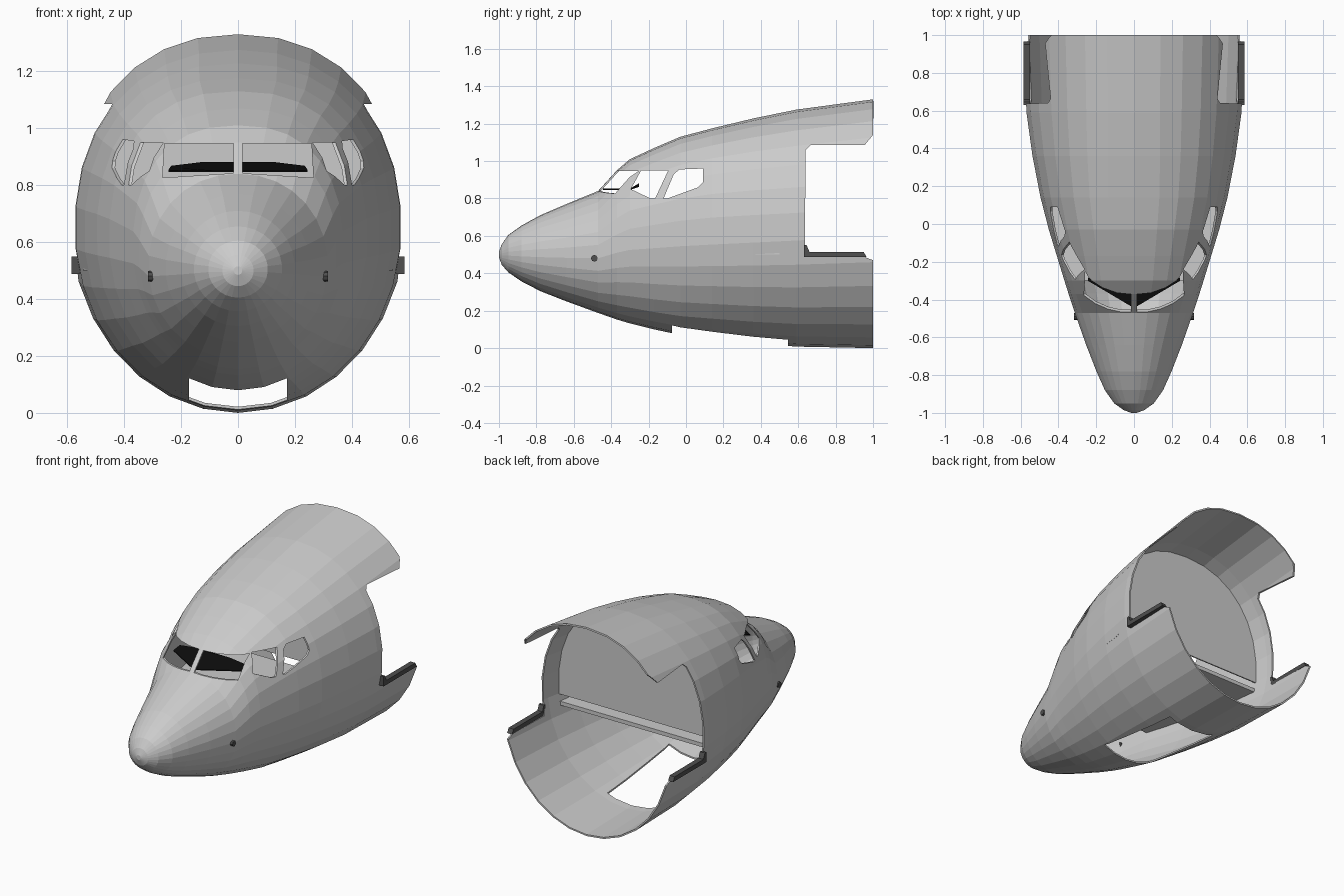
import bpy, math
from mathutils import Vector

cube = bpy.data.objects.get("Cube")
if cube:
    bpy.data.objects.remove(cube, do_unlink=True)


def material(name, value):
    m = bpy.data.materials.new(name)
    m.use_nodes = True
    color = (value, value, value, 1)
    m.diffuse_color = color
    m.node_tree.nodes["Principled BSDF"].inputs["Base Color"].default_value = color
    return m


GREY = material("light grey skin", 0.6)
DARK = material("dark grey trim", 0.08)
BLACK = material("black panel", 0.004)


def make(name, verts, faces, mat=None):
    mesh = bpy.data.meshes.new(name)
    mesh.from_pydata(verts, [], faces)
    mesh.validate()
    obj = bpy.data.objects.new(name, mesh)
    bpy.context.scene.collection.objects.link(obj)
    if mat:
        mesh.materials.append(mat)
    return obj


def prism(name, points, offset, mat=None):
    """Extrude a flat polygon of 3D points along an offset."""
    pts = [Vector(p) for p in points]
    n = len(pts)
    normal = sum((pts[i].cross(pts[(i + 1) % n]) for i in range(n)), Vector())
    if normal.dot(Vector(offset)) < 0:
        pts.reverse()
    verts = pts + [p + Vector(offset) for p in pts]
    faces = [list(range(n))[::-1], list(range(n, 2 * n))]
    faces += [[i, (i + 1) % n, n + (i + 1) % n, n + i] for i in range(n)]
    return make(name, verts, faces, mat)


# Hull stations: y, top z, bottom z, half width, fullness of upper half
STATIONS = [
    (-1.0, .515, .485, .015, 2), (-.985, .555, .445, .055, 2),
    (-.95, .605, .405, .105, 2), (-.88, .655, .357, .155, 2),
    (-.78, .71, .305, .20, 2), (-.64, .77, .25, .255, 2),
    (-.47, .84, .188, .315, 2.1), (-.37, .95, .153, .348, 2.3),
    (-.30, 1.01, .132, .37, 2.4), (-.17, 1.07, .10, .41, 2.4),
    (-.03, 1.13, .07, .453, 2.4), (.14, 1.175, .05, .497, 2.4),
    (.36, 1.228, .026, .54, 2.3), (.59, 1.275, .008, .572, 2.2),
    (1.0, 1.33, 0.0, .588, 2.2)]
SIDES = 30


def station(y):
    for a, b in zip(STATIONS, STATIONS[1:]):
        if y <= b[0]:
            t = (y - a[0]) / (b[0] - a[0])
            return [p + (q - p) * t for p, q in zip(a, b)]
    return STATIONS[-1]


def ring(y, inset=0):
    y, top, bottom, width, full = station(y)
    mid, half = (top + bottom) / 2, (top - bottom) / 2 - inset
    points = []
    for i in range(SIDES):
        a = 2 * math.pi * i / SIDES
        s, c = math.sin(a), math.cos(a)
        e = 2 / full if c > 0 else 1
        points.append((math.copysign(abs(s) ** e, s) * (width - inset), y,
                       mid + math.copysign(abs(c) ** e, c) * half))
    return points


# Faceted hull skin, open at the rear
verts = [p for s in STATIONS for p in ring(s[0])]
faces = [list(range(SIDES))]
for r in range(len(STATIONS) - 1):
    for i in range(SIDES):
        j = (i + 1) % SIDES
        a, b = r * SIDES, (r + 1) * SIDES
        faces.append([a + j, a + i, b + i, b + j])
hull = make("hull_skin", verts, faces, GREY)
bpy.context.view_layer.objects.active = hull
hull.select_set(True)
bpy.ops.object.mode_set(mode='EDIT')
bpy.ops.mesh.select_all(action='SELECT')
bpy.ops.mesh.normals_make_consistent(inside=False)
bpy.ops.object.mode_set(mode='OBJECT')
solid = hull.modifiers.new("thickness", 'SOLIDIFY')
solid.thickness, solid.offset = 0.01, -1
bpy.ops.object.modifier_apply(modifier=solid.name)

# Openings: windshield panes, side windows, doorways and gear bay
windshield = [(.016, .842), (.265, .826), (.258, .947), (.016, .947)]
side_openings = {
    "front_side_window": [(-.295, .85), (-.24, .95), (-.095, .95), (-.165, .80), (-.19, .80)],
    "rear_side_window": [(-.12, .80), (-.10, .80), (.065, .86), (.09, .885),
                         (.09, .96), (-.035, .955), (-.065, .93)],
    "doorway": [(.635, .53), (.65, .487), (.955, .487), (1.0, .47), (1.1, .40),
                (1.1, 1.24), (1.0, 1.14), (.955, 1.085), (.665, 1.085), (.64, 1.06)]}
cutters = []
for side in (-1, 1):
    cutters.append(prism("windshield_cutter", [(side * x, -.6, z) for x, z in windshield],
                         (0, .45, 0)))
    for name, outline in side_openings.items():
        cutters.append(prism(name + "_cutter", [(side * .2, y, z) for y, z in outline],
                             (side * .5, 0, 0)))
cutters.append(prism("gear_bay_cutter",
                     [(-.172, -.075, -.1), (.172, -.075, -.1), (.172, .545, -.1), (-.172, .545, -.1)],
                     (0, 0, .32)))
for cutter in cutters:
    cutter.hide_render = True
    cut = hull.modifiers.new("opening", 'BOOLEAN')
    cut.operation, cut.solver, cut.object = 'DIFFERENCE', 'EXACT', cutter
    bpy.ops.object.modifier_apply(modifier=cut.name)
for cutter in cutters:
    bpy.data.objects.remove(cutter, do_unlink=True)

# Bulkhead ahead of the doors, stopping just above the floor
upper = [p for p in ring(.5, .008) if p[2] > .62]
upper.sort(key=lambda p: math.atan2(p[0], p[2] - .6))
low = station(.5)[3] - .01
prism("bulkhead", [(-low, .5, .57)] + upper + [(low, .5, .57)], (0, -.008, 0), GREY)

# Cabin floor following the hull width
ys = [-.3, -.17, -.03, .14, .36, .5]
edge = [(station(y)[3] - .015, y) for y in ys]
outline = [(x, y, .50) for x, y in edge] + [(-x, y, .50) for x, y in reversed(edge)]
prism("cabin_floor", outline, (0, 0, .025), GREY)

# Instrument cover below the windshield, rising to the rear
outline = [(0, -.445, .846), (.245, -.30, .846), (.235, -.25, .862), (.12, -.25, .876),
           (-.12, -.25, .876), (-.235, -.25, .862), (-.245, -.30, .846)]
prism("instrument_cover", outline, (0, 0, .006), BLACK)

# Door sills and small side ports
for side, label in ((-1, "right"), (1, "left")):
    sill = [(.63, .55), (.63, .487), (.965, .487), (.95, .515), (.66, .515), (.645, .55)]
    prism(label + "_door_sill", [(side * .55, y, z) for y, z in sill],
          (side * .035, 0, 0), DARK)
    port = [(side * .295, -.49 + .018 * math.cos(k * math.pi / 4),
             .48 + .018 * math.sin(k * math.pi / 4)) for k in range(8)]
    prism(label + "_side_port", port, (side * .022, 0, 0), DARK)
